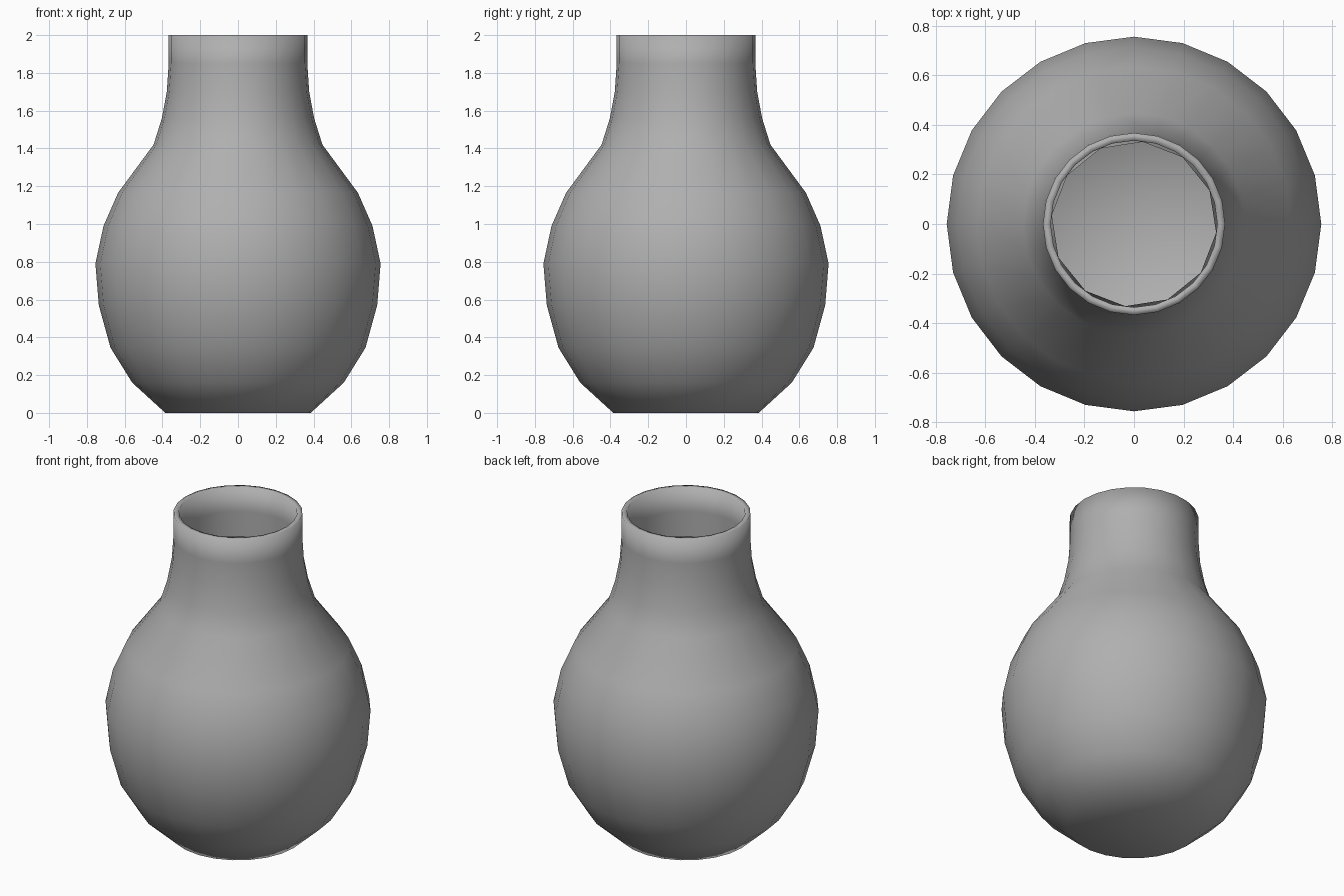
import bpy, bmesh, math

if "Cube" in bpy.data.objects:
    bpy.data.objects.remove(bpy.data.objects["Cube"])

# Mid grey clay
clay = bpy.data.materials.new("grey_clay")
clay.diffuse_color = (0.43, 0.43, 0.43, 1)
clay.use_nodes = True
clay.node_tree.nodes["Principled BSDF"].inputs["Base Color"].default_value = clay.diffuse_color

def lathe(name, profile, sides, turn=0.0):
    """Spin (radius, z) points round z; radius 0 makes a closing point."""
    bm = bmesh.new()
    rings = []
    for r, z in profile:
        if r == 0:
            rings.append([bm.verts.new((0, 0, z))] * sides)
        else:
            rings.append([bm.verts.new((r * math.cos(turn + math.tau * i / sides),
                                        r * math.sin(turn + math.tau * i / sides), z))
                          for i in range(sides)])
    for a, b in zip(rings, rings[1:]):
        for i in range(sides):
            j = (i + 1) % sides
            bm.faces.new(list(dict.fromkeys((a[i], a[j], b[j], b[i]))))
    for f in bm.faces:
        f.smooth = True
    mesh = bpy.data.meshes.new(name)
    bm.to_mesh(mesh)
    bm.free()
    mesh.materials.append(clay)
    obj = bpy.data.objects.new(name, mesh)
    bpy.context.collection.objects.link(obj)
    return obj

# Outer wall with base, lip and the inside of the neck
outer = [(0, 0), (0.385, 0), (0.56, 0.16), (0.675, 0.345), (0.737, 0.57),
         (0.755, 0.79), (0.712, 0.99), (0.635, 1.165), (0.447, 1.42),
         (0.403, 1.56), (0.377, 1.70), (0.367, 1.85), (0.367, 2.0),
         (0.336, 2.0), (0.336, 1.85), (0.338, 1.66)]
lathe("vase_body", outer, 24)

# Inner wall, coarser than the outside and facing the hollow
inner = [(0.333, 1.70), (0.345, 1.64), (0.375, 1.53),
         (0.42, 1.41), (0.60, 1.15), (0.68, 0.98), (0.72, 0.79),
         (0.70, 0.58), (0.64, 0.36), (0.53, 0.18), (0.37, 0.035), (0, 0.035)]
lathe("vase_inner_wall", inner, 12, math.radians(-6))
